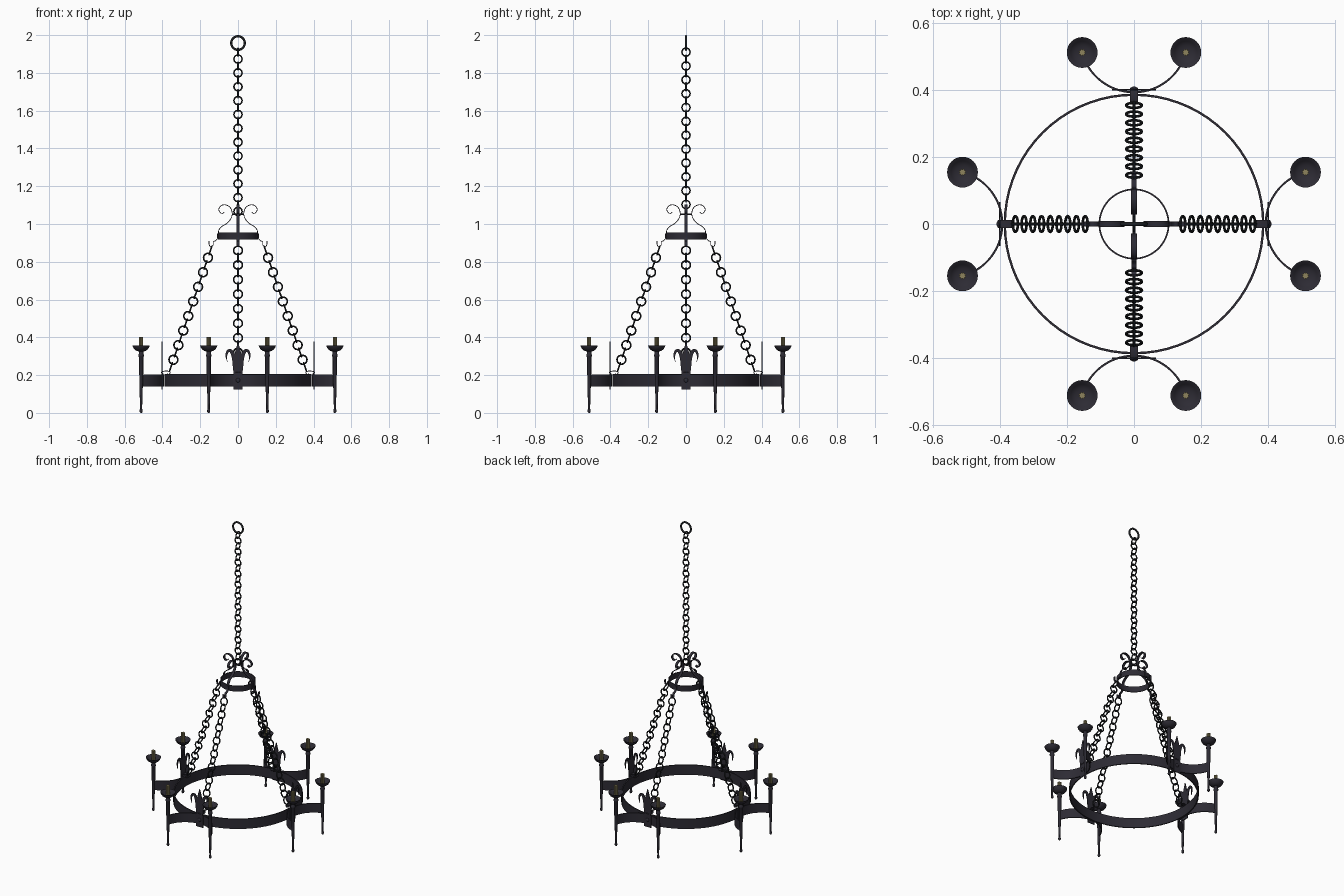
import bpy, bmesh, math
from math import sin, cos, pi, radians
from mathutils import Vector, Matrix

if "Cube" in bpy.data.objects:
    bpy.data.objects.remove(bpy.data.objects["Cube"])


def material(name, rgb):
    m = bpy.data.materials.new(name)
    m.diffuse_color = (*rgb, 1)
    m.use_nodes = True
    m.node_tree.nodes["Principled BSDF"].inputs["Base Color"].default_value = m.diffuse_color
    return m


IRON = material("dark_iron", (0.026, 0.024, 0.034))
CHAIN = material("black_chain_iron", (0.014, 0.016, 0.018))
WAX = material("tan_candle_tube", (0.27, 0.23, 0.11))


def finish(name, bm, mat, copies=1, smooth=True):
    """Turn bmesh into objects, repeated around z."""
    bmesh.ops.recalc_face_normals(bm, faces=bm.faces)
    me = bpy.data.meshes.new(name)
    bm.to_mesh(me)
    bm.free()
    me.materials.append(mat)
    if smooth:
        me.shade_smooth()
        me.set_sharp_from_angle(angle=radians(40))
    for k in range(copies):
        ob = bpy.data.objects.new(name if copies == 1 else f"{name}_{k + 1}", me)
        ob.rotation_euler.z = k * pi / 2
        bpy.context.collection.objects.link(ob)


def lathe(bm, profile, n, closed=False, at=(0, 0, 0), scale=lambda i: 1):
    """Revolve (r, z) points; closed makes a hollow ring, otherwise capped."""
    rows = [[bm.verts.new((at[0] + r * scale(i) * cos(2 * pi * i / n),
                           at[1] + r * scale(i) * sin(2 * pi * i / n), at[2] + z))
             for i in range(n)] for r, z in profile]
    m = len(rows)
    for j in range(m if closed else m - 1):
        a, b = rows[j], rows[(j + 1) % m]
        for i in range(n):
            bm.faces.new((a[i], a[(i + 1) % n], b[(i + 1) % n], b[i]))
    if not closed:
        bm.faces.new(rows[0])
        bm.faces.new(rows[-1])


def link(bm, centre, axis, R, r, n=24, k=8):
    """One round chain link whose hole faces along axis."""
    rot = Vector((0, 0, 1)).rotation_difference(Vector(axis)).to_matrix().to_4x4()
    start = len(bm.verts)
    lathe(bm, [(R + r * cos(2 * pi * j / k), r * sin(2 * pi * j / k)) for j in range(k)], n, True)
    bm.verts.ensure_lookup_table()
    bmesh.ops.transform(bm, matrix=Matrix.Translation(centre) @ rot, verts=bm.verts[start:])


def smooth_path(pts, steps=5):
    """Catmull-Rom through points of any dimension."""
    p = [Vector(q) for q in pts]
    p = [2 * p[0] - p[1]] + p + [2 * p[-1] - p[-2]]
    out = []
    for i in range(1, len(p) - 2):
        a, b, c, d = p[i - 1:i + 3]
        for s in range(steps):
            t = s / steps
            out.append(0.5 * (2 * b + (c - a) * t + (2 * a - 5 * b + 4 * c - d) * t * t
                              + (3 * b - a - 3 * c + d) * t ** 3))
    return out + [p[-2]]


def ribbon(bm, path, width, place):
    """Strip along (u, v, thickness) points, extruded by width; place maps (u, v, w) to 3D."""
    rows = []
    for i, p in enumerate(path):
        d = path[min(i + 1, len(path) - 1)] - path[max(i - 1, 0)]
        nrm = Vector((-d[1], d[0])).normalized() * p[2] / 2
        rows.append([bm.verts.new(place(p[0] + s * nrm.x, p[1] + s * nrm.y, w * width / 2))
                     for s, w in ((1, 1), (1, -1), (-1, -1), (-1, 1))])
    for a, b in zip(rows, rows[1:]):
        for j in range(4):
            bm.faces.new((a[j], a[(j + 1) % 4], b[(j + 1) % 4], b[j]))
    bm.faces.new(rows[0])
    bm.faces.new(rows[-1])


def flat(pts, t):
    return [(u, v, t) for u, v in pts]


side = lambda u, v, w: (u, w, v)      # radial profile seen from the front
plan = lambda u, v, w: (u, v, 0.172 + w)   # profile seen from the top
plate = lambda u, v, w: (0.402 + w, u, v)  # profile facing outward

# Large and small band rings
for name, r, t, z0, z1 in (("main_ring", 0.39, 0.007, 0.139, 0.205),
                           ("crown_ring", 0.106, 0.005, 0.919, 0.956)):
    bm = bmesh.new()
    lathe(bm, [(r, z0), (r, z1), (r - t, z1), (r - t, z0)], 72, True)
    finish(name, bm, IRON)

# Curved arms, each carrying two candle holders
bm = bmesh.new()
arc = [Vector((0.555 + 0.161 * cos(a), 0.161 * sin(a), 0.006))
       for a in (radians(180 - 74 + 148 * i / 28) for i in range(29))]
ribbon(bm, arc, 0.062, plan)
finish("arm", bm, IRON, 4)

# Candle holders: turned stem, drip cup and fluted candle tube
stem = [(0.004, 0), (0.008, 0.006), (0.008, 0.014), (0.0055, 0.022), (0.0065, 0.06),
        (0.009, 0.14), (0.0095, 0.2), (0.0115, 0.205), (0.0115, 0.295), (0.015, 0.3),
        (0.015, 0.306), (0.012, 0.312), (0.012, 0.328)]
cup = [(0.012, 0.325), (0.024, 0.328), (0.036, 0.337), (0.044, 0.35), (0.046, 0.357),
       (0.043, 0.356), (0.034, 0.345), (0.022, 0.338), (0.008, 0.336)]
for name, prof, n, mat in (("candle_stem", stem, 16, IRON), ("drip_cup", cup, 32, IRON)):
    bm = bmesh.new()
    for y in (-0.155, 0.155):
        lathe(bm, prof, n, at=(0.513, y, 0))
    finish(name, bm, mat, 4)
bm = bmesh.new()
for y in (-0.155, 0.155):
    lathe(bm, [(0.012, 0.336), (0.012, 0.402)], 16, at=(0.513, y, 0),
          scale=lambda i: 1 if i % 2 else 0.65)
finish("candle_tube", bm, WAX, 4, False)

# Leaf ornament plates: centre spear and two curling leaves
bm = bmesh.new()
spear = [(0, 0.125, 0.05), (0, 0.2, 0.05), (0, 0.235, 0.034), (0, 0.29, 0.042),
         (0, 0.335, 0.024), (0, 0.377, 0.001)]
ribbon(bm, smooth_path(spear), 0.005, plate)
for s in (-1, 1):
    leaf = [(0.012, 0.2, 0.02), (0.017, 0.25, 0.022), (0.022, 0.295, 0.022),
            (0.036, 0.326, 0.018), (0.053, 0.327, 0.014), (0.062, 0.303, 0.009),
            (0.057, 0.27, 0.001)]
    ribbon(bm, smooth_path([(s * a, b, c) for a, b, c in leaf]), 0.005, plate)
finish("leaf_ornament", bm, IRON, 4)

# Rivets through the ornament
bm = bmesh.new()
bmesh.ops.create_uvsphere(bm, u_segments=16, v_segments=8, radius=0.012,
                          matrix=Matrix.Translation((0.403, 0, 0.172)) @ Matrix.Diagonal((0.7, 1, 1, 1)))
finish("rivet", bm, IRON, 4)

# Lower hooks over the main ring
bm = bmesh.new()
hook = flat([(0.393, 0.145), (0.395, 0.2), (0.405, 0.214), (0.39, 0.221), (0.37, 0.221),
             (0.359, 0.214), (0.364, 0.205), (0.376, 0.206)], 0.004)
ribbon(bm, smooth_path(hook), 0.024, side)
finish("lower_hook", bm, IRON, 4)

# Crown scrolls and upper hooks
bm = bmesh.new()
scroll = flat([(0.103, 0.925), (0.103, 0.962), (0.088, 0.985), (0.057, 1.005), (0.036, 1.032),
               (0.031, 1.06), (0.042, 1.088), (0.065, 1.101), (0.088, 1.098), (0.101, 1.082),
               (0.098, 1.064), (0.084, 1.056), (0.073, 1.064)], 0.004)
ribbon(bm, smooth_path(scroll), 0.017, side)
finish("crown_scroll", bm, IRON, 4)
bm = bmesh.new()
hook = flat([(0.108, 0.95), (0.109, 0.925), (0.118, 0.912), (0.13, 0.906), (0.132, 0.888),
             (0.142, 0.881), (0.152, 0.888), (0.153, 0.91)], 0.004)
ribbon(bm, smooth_path(hook), 0.014, side)
finish("upper_hook", bm, IRON, 4)

# Cross pins joining the scrolls
bm = bmesh.new()
for axis in "XY":
    bmesh.ops.create_cone(bm, cap_ends=True, segments=12, radius1=0.004, radius2=0.004, depth=0.066,
                          matrix=Matrix.Translation((0, 0, 1.052)) @ Matrix.Rotation(pi / 2, 4, axis))
finish("cross_pin", bm, IRON)

# Four slanting chains of alternating links
bm = bmesh.new()
for i in range(17):
    link(bm, (0.146 + 0.01306 * i, 0, 0.86 - 0.03856 * i),
         (0, 1, 0) if i % 2 else (0.947, 0, 0.321), 0.0235, 0.0042)
finish("side_chain", bm, CHAIN, 4)

# Central hanging chain and top ring
bm = bmesh.new()
for i in range(24):
    link(bm, (0, 0, 1.91 - 0.03667 * i), (0, 1, 0) if i % 2 else (1, 0, 0), 0.0215, 0.004)
finish("hanging_chain", bm, CHAIN)
bm = bmesh.new()
link(bm, (0, 0, 1.958), (0, 1, 0), 0.036, 0.006, 32, 10)
finish("top_ring", bm, CHAIN)
